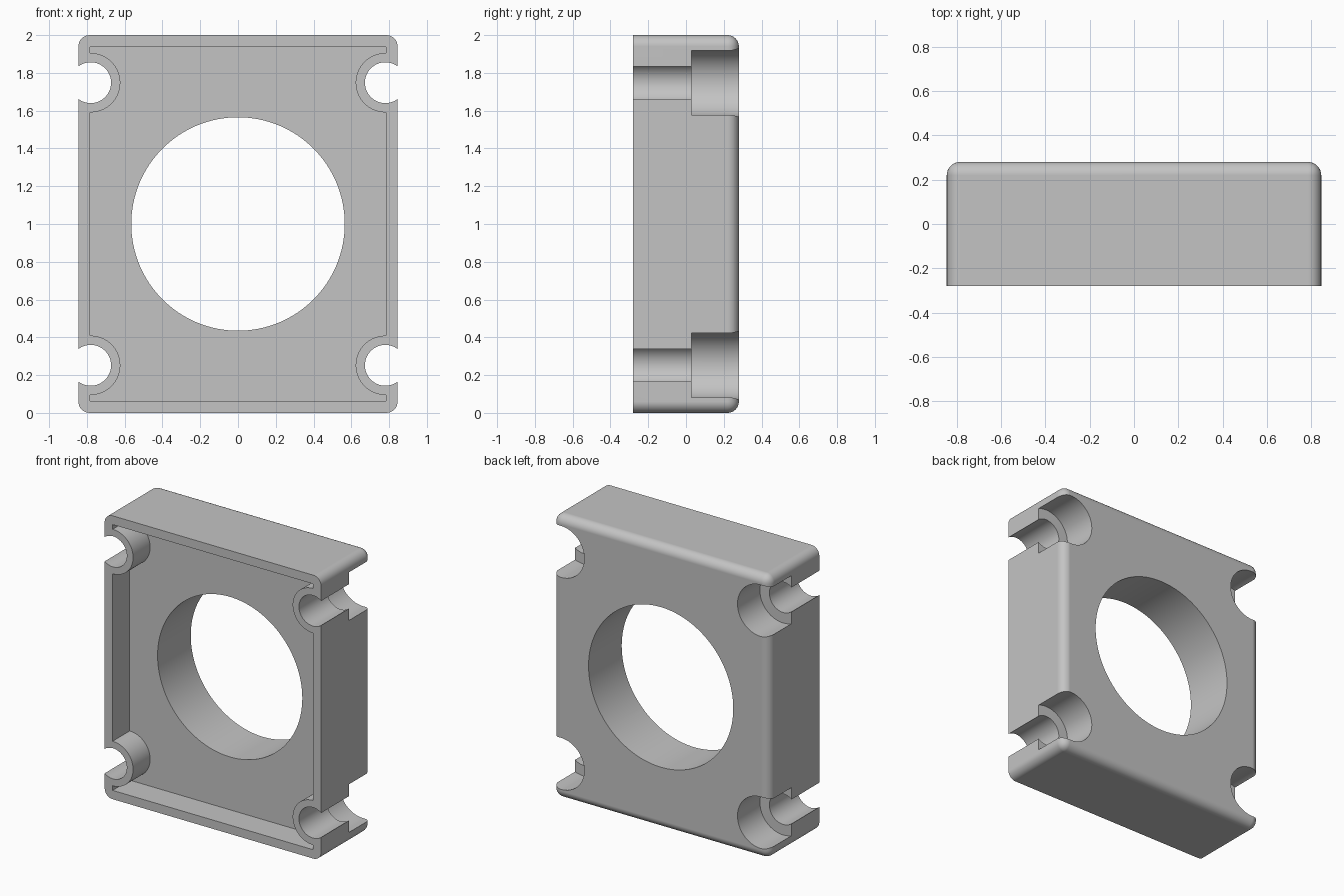
import bpy, bmesh, math
from mathutils import Matrix, Vector

cube = bpy.data.objects.get("Cube")
if cube:
    bpy.data.objects.remove(cube, do_unlink=True)

# Overall sizes
HALF_W, HEIGHT, HALF_D = 0.845, 2.0, 0.28
WALL, ROUND = 0.062, 0.06
FLOOR_Y, BORE_Y = -0.09, 0.03
HOLE_X, HOLE_DZ = 0.78, 0.748
MID_Z = HEIGHT / 2

grey = bpy.data.materials.new("light grey")
grey.use_nodes = True
grey.diffuse_color = (0.55, 0.55, 0.55, 1)
grey.node_tree.nodes["Principled BSDF"].inputs["Base Color"].default_value = (0.55, 0.55, 0.55, 1)


def to_object(name, bm):
    mesh = bpy.data.meshes.new(name)
    bmesh.ops.recalc_face_normals(bm, faces=bm.faces)
    bm.to_mesh(mesh)
    bm.free()
    mesh.materials.append(grey)
    obj = bpy.data.objects.new(name, mesh)
    bpy.context.collection.objects.link(obj)
    return obj


def box(name, half_x, y0, y1, z0, z1, radius=0):
    bm = bmesh.new()
    bmesh.ops.create_cube(bm, size=1)
    bmesh.ops.scale(bm, verts=bm.verts, vec=(2 * half_x, y1 - y0, z1 - z0))
    bmesh.ops.translate(bm, verts=bm.verts, vec=(0, (y0 + y1) / 2, (z0 + z1) / 2))
    if radius:
        # Round every edge except those of the front face
        edges = [e for e in bm.edges if any(v.co.y > y1 - 0.001 for v in e.verts)]
        bmesh.ops.bevel(bm, geom=edges, offset=radius, segments=8,
                        profile=0.5, affect='EDGES')
    return to_object(name, bm)


def cylinders(name, centres, radius, y0, y1, sides=64):
    bm = bmesh.new()
    for x, z in centres:
        place = Matrix.Translation(Vector((x, (y0 + y1) / 2, z))) @ Matrix.Rotation(math.pi / 2, 4, 'X')
        bmesh.ops.create_cone(bm, cap_ends=True, segments=sides, radius1=radius,
                              radius2=radius, depth=y1 - y0, matrix=place)
    return to_object(name, bm)


def cut(target, tool):
    mod = target.modifiers.new("cut", 'BOOLEAN')
    mod.operation = 'DIFFERENCE'
    mod.solver = 'EXACT'
    mod.object = tool
    bpy.context.view_layer.update()
    graph = bpy.context.evaluated_depsgraph_get()
    mesh = bpy.data.meshes.new_from_object(target.evaluated_get(graph))
    target.modifiers.clear()
    target.data = mesh
    bpy.data.objects.remove(tool, do_unlink=True)


# Rounded housing block
housing = box("housing", HALF_W, -HALF_D, HALF_D, 0, HEIGHT, ROUND)

# Front recess that leaves a rim and a ring around each screw hole
corners = [(sx * HOLE_X, MID_Z + sz * HOLE_DZ) for sx in (-1, 1) for sz in (-1, 1)]
recess = box("recess_cutter", HALF_W - WALL, -HALF_D - 0.1, FLOOR_Y, WALL, HEIGHT - WALL)
cut(recess, cylinders("ring_cutter", corners, 0.157, -1, 1))
cut(housing, recess)

# Central opening, screw holes and wider counterbores from the back
cut(housing, cylinders("opening_cutter", [(0, MID_Z)], 0.565, -1, 1, 128))
cut(housing, cylinders("screw_cutter", corners, 0.108, -1, 1))
cut(housing, cylinders("counterbore_cutter", corners, 0.182, BORE_Y, 1))

# Smooth curved walls with crisp edges
bpy.ops.object.select_all(action='DESELECT')
housing.select_set(True)
bpy.context.view_layer.objects.active = housing
bpy.ops.object.shade_smooth_by_angle(angle=math.radians(30))
normals = housing.modifiers.new("flat_face_normals", 'WEIGHTED_NORMAL')
normals.keep_sharp = True
